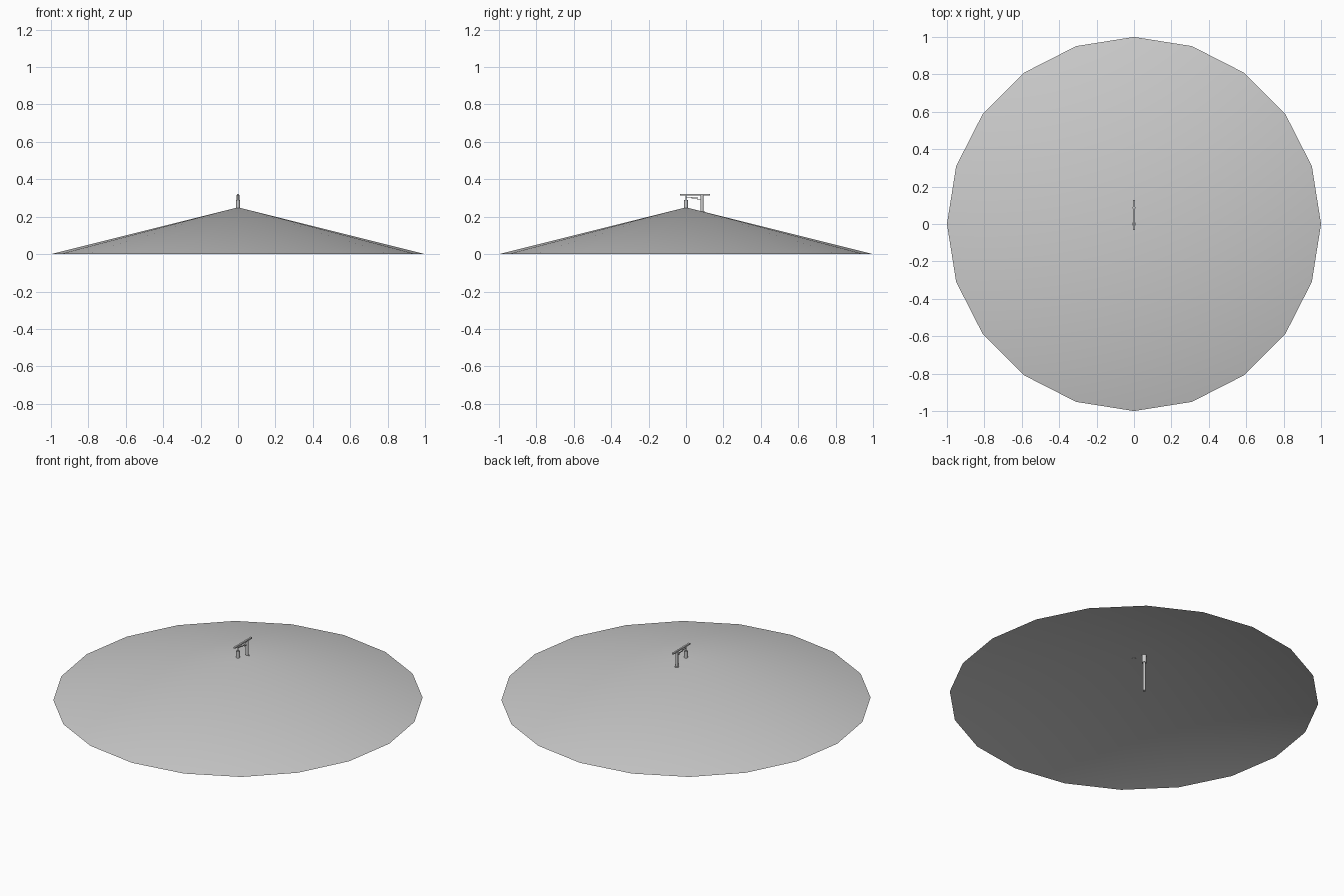
import bpy
import math

if "Cube" in bpy.data.objects:
    bpy.data.objects.remove(bpy.data.objects["Cube"], do_unlink=True)

grey = bpy.data.materials.new("plain_grey")
grey.use_nodes = True
colour = (0.6, 0.6, 0.6, 1)
grey.diffuse_color = colour
grey.node_tree.nodes["Principled BSDF"].inputs["Base Color"].default_value = colour


def finish(name):
    ob = bpy.context.object
    ob.name = name
    ob.data.materials.append(grey)
    bpy.ops.object.shade_smooth_by_angle(angle=math.radians(35))
    return ob


def post(name, y, bottom, top, radius):
    bpy.ops.mesh.primitive_cylinder_add(
        vertices=12, radius=radius, depth=top - bottom,
        location=(0, y, (bottom + top) / 2))
    return finish(name)


def bar(name, start, end, z, width, height):
    bpy.ops.mesh.primitive_cube_add(size=1, location=(0, (start + end) / 2, z))
    ob = bpy.context.object
    ob.scale = (width, end - start, height)
    bpy.ops.object.transform_apply(location=False, rotation=False, scale=True)
    return finish(name)


# Wide open cone
bpy.ops.mesh.primitive_cone_add(
    vertices=20, radius1=1, radius2=0, depth=0.25,
    end_fill_type='NOTHING', location=(0, 0, 0.125))
finish("cone_shell")

# Tall post running down through the cone, with a collar under the shell
post_y = 0.086
post("tall_post", post_y, 0.005, 0.316, 0.008)
post("post_collar", post_y, 0.18, 0.23, 0.013)

# Short post at the peak and the thin rod hanging above it
post("short_post", 0, 0.245, 0.288, 0.01)
post("hanging_rod", 0, 0.285, 0.316, 0.004)

# Top beam and the light linkage below it
bar("top_beam", -0.033, 0.127, 0.318, 0.01, 0.008)
bar("upper_link", 0.0, 0.035, 0.304, 0.004, 0.004)
bar("middle_link", 0.03, 0.065, 0.300, 0.004, 0.004)
bar("lower_link", 0.06, post_y, 0.293, 0.004, 0.004)
